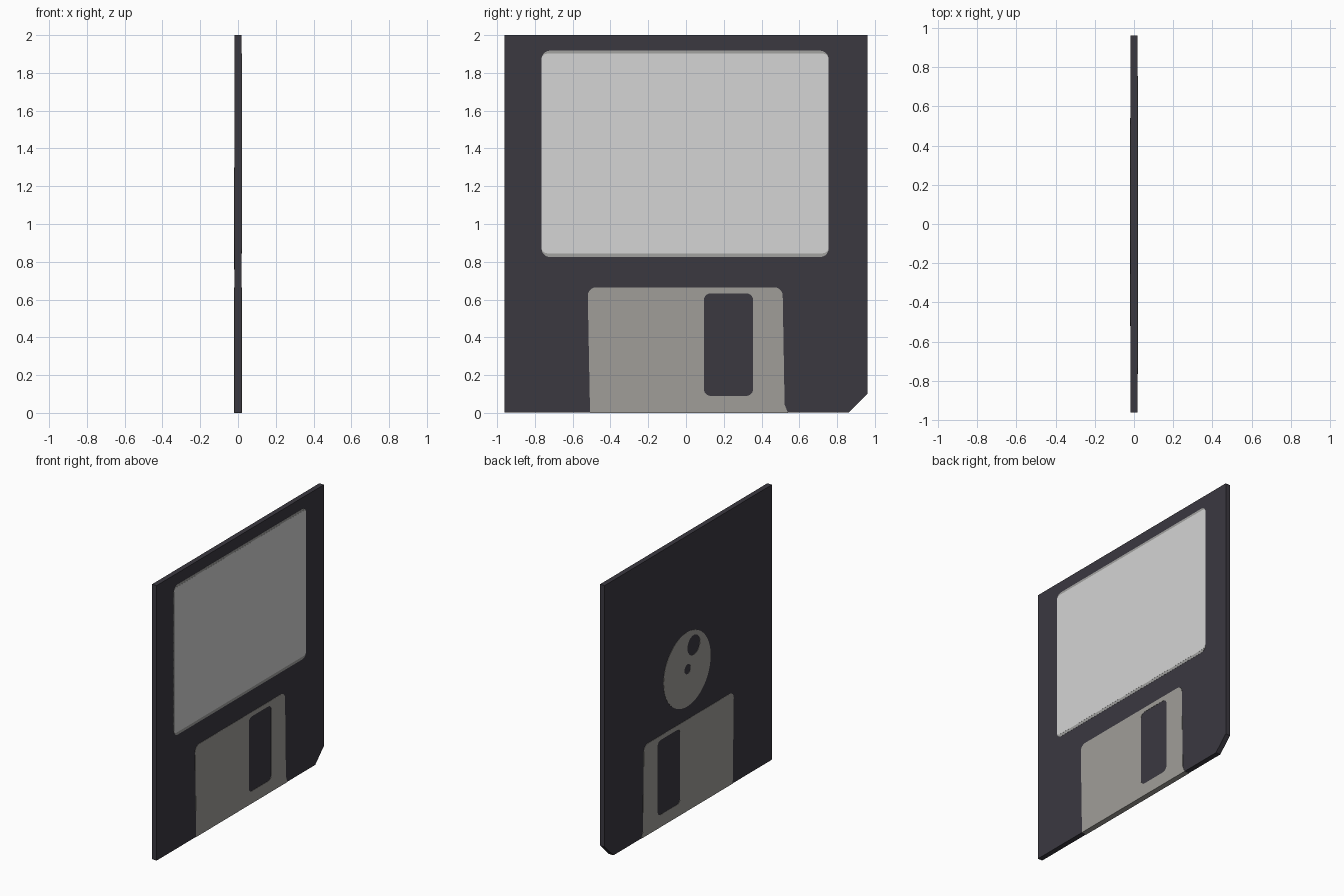
import bpy, math
from mathutils import Matrix

if "Cube" in bpy.data.objects:
    bpy.data.objects.remove(bpy.data.objects["Cube"])


def material(name, rgb):
    m = bpy.data.materials.new(name)
    m.diffuse_color = (*rgb, 1)
    m.use_nodes = True
    m.node_tree.nodes["Principled BSDF"].inputs["Base Color"].default_value = m.diffuse_color
    return m


BLACK = material("black_plastic", (0.043, 0.040, 0.051))
WHITE = material("label_white", (0.66, 0.66, 0.66))
GREY = material("label_edge_grey", (0.36, 0.36, 0.35))
METAL = material("shutter_metal", (0.35, 0.34, 0.315))

# local (u, v, w) becomes world (y, z, x)
TO_SIDE = Matrix(((0, 0, 1, 0), (1, 0, 0, 0), (0, 1, 0, 0), (0, 0, 0, 1)))


def rounded(y0, y1, z0, z1, r, bottom=True, steps=5):
    """Rectangle outline with rounded corners (optionally square at the bottom)."""
    pts = []
    corners = [(y1, z1, -1, -1, 0), (y0, z1, 1, -1, 90), (y0, z0, 1, 1, 180), (y1, z0, -1, 1, 270)]
    for i, (y, z, sy, sz, a0) in enumerate(corners):
        if i > 1 and not bottom:
            pts.append((y, z))
            continue
        for k in range(steps + 1):
            a = math.radians(a0 + 90 * k / steps)
            pts.append((y + sy * r + r * math.cos(a), z + sz * r + r * math.sin(a)))
    return pts


def circle(y, z, r, n=40):
    return [(y + r * math.cos(2 * math.pi * k / n), z + r * math.sin(2 * math.pi * k / n)) for k in range(n)]


def plate(name, loops, x0, x1, mat):
    """Flat sheet between x0 and x1: first loop is the outline, the rest are holes."""
    cu = bpy.data.curves.new(name, 'CURVE')
    cu.dimensions = '2D'
    cu.fill_mode = 'BOTH'
    cu.extrude = (x1 - x0) / 2
    for loop in loops:
        s = cu.splines.new('POLY')
        s.points.add(len(loop) - 1)
        for p, (y, z) in zip(s.points, loop):
            p.co = (y, z, 0, 1)
        s.use_cyclic_u = True
    tmp = bpy.data.objects.new(name + "_curve", cu)
    bpy.context.collection.objects.link(tmp)
    bpy.context.view_layer.update()
    dg = bpy.context.evaluated_depsgraph_get()
    me = bpy.data.meshes.new_from_object(tmp.evaluated_get(dg))
    bpy.data.objects.remove(tmp)
    me.transform(Matrix.Translation(((x0 + x1) / 2, 0, 0)) @ TO_SIDE)
    me.materials.clear()
    me.materials.append(mat)
    for f in me.polygons:
        f.use_smooth = False
        f.material_index = 0
    ob = bpy.data.objects.new(name, me)
    bpy.context.collection.objects.link(ob)
    return ob


T, B = 0.02, 0.0185  # outer face of plates, face of body

# casing with one clipped lower corner
plate("disk_case", [[(-0.96, 0.001), (0.86, 0.001), (0.96, 0.1), (0.96, 2), (-0.96, 2)]], -B, B, BLACK)

# paper label with darker top and bottom borders
plate("label_border", [rounded(-0.765, 0.755, 0.825, 1.918, 0.045)], B, T - 0.0006, GREY)
plate("label", [rounded(-0.765, 0.755, 0.845, 1.902, 0.03)], B, T, WHITE)

# metal shutter on both sides, folded under the bottom edge
shutter = rounded(-0.52, 0.512, 0, 0.665, 0.045, bottom=False)
shutter[-2:] = [(-0.508, 0), (0.54, 0), (0.522, 0.045)]
window = rounded(0.095, 0.355, 0.09, 0.633, 0.035)
for side, a, b in (("front", B, T), ("back", -T, -B)):
    plate("shutter_" + side, [shutter, window], a, b, METAL)
plate("shutter_fold", [[(-0.508, 0), (0.54, 0), (0.54, 0.001), (-0.508, 0.001)]], -B, B, METAL)

# round drive hub on the back, with centre hole and drive hole
plate("hub", [circle(0.015, 1.03, 0.27, 48), circle(0.01, 1.03, 0.036, 20), circle(-0.06, 1.18, 0.072, 24)],
      -T, -B, METAL)
